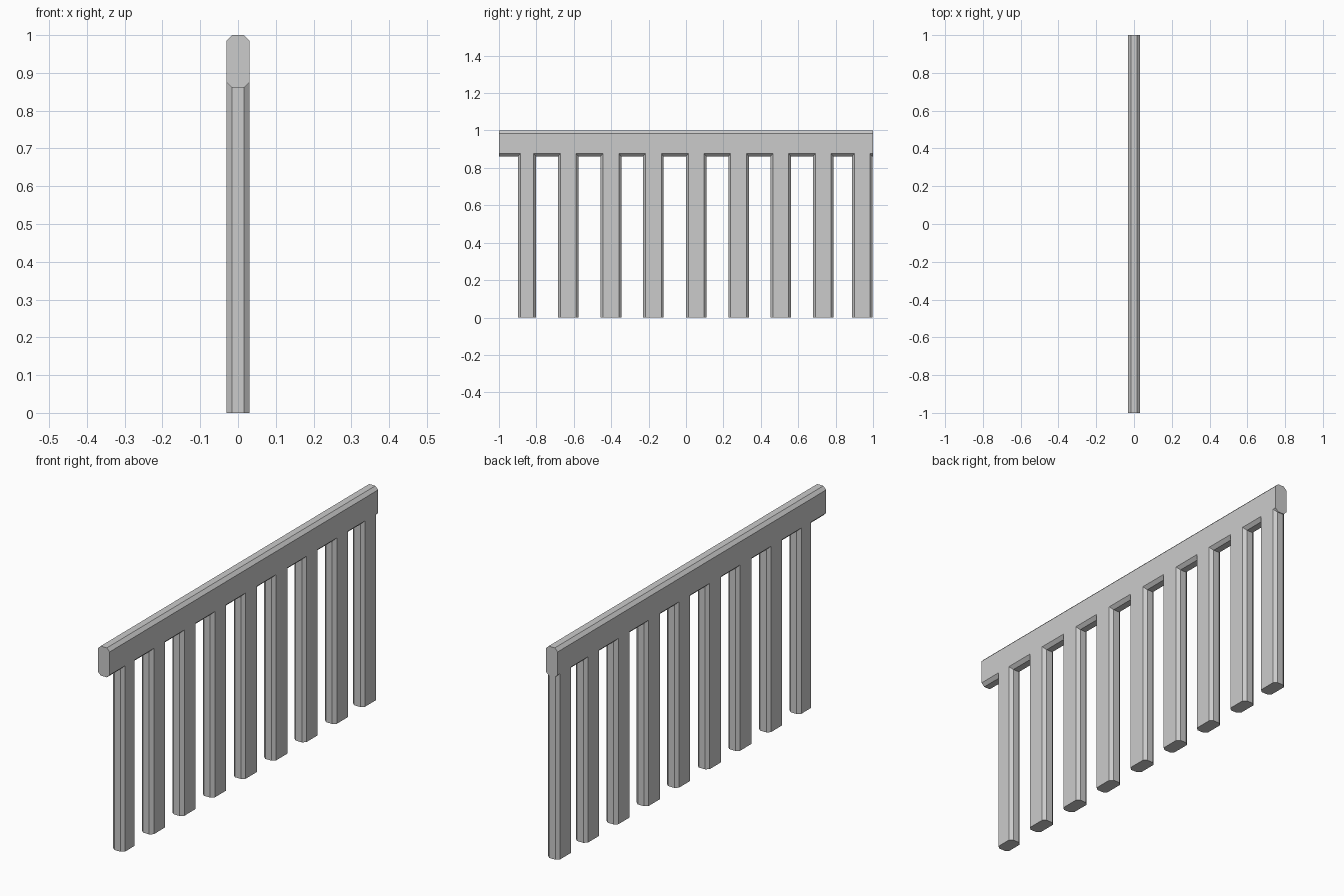
import bpy, bmesh
from mathutils import Vector

if "Cube" in bpy.data.objects:
    bpy.data.objects.remove(bpy.data.objects["Cube"])

HALF_W = 0.031     # half thickness of the fence
CH = 0.015         # chamfer size
RAIL_BOTTOM = 0.861


def octagon(u0, u1, v0, v1, cu, cv):
    """Rectangle with chamfered corners, counter-clockwise."""
    return [(u0 + cu, v0), (u1 - cu, v0), (u1, v0 + cv), (u1, v1 - cv),
            (u1 - cu, v1), (u0 + cu, v1), (u0, v1 - cv), (u0, v0 + cv)]


def prism(name, points, direction):
    """Extrude a flat polygon along a direction."""
    bm = bmesh.new()
    face = bm.faces.new([bm.verts.new(p) for p in points])
    ext = bmesh.ops.extrude_face_region(bm, geom=[face], use_keep_orig=True)
    verts = [g for g in ext["geom"] if isinstance(g, bmesh.types.BMVert)]
    bmesh.ops.translate(bm, verts=verts, vec=Vector(direction))
    bmesh.ops.recalc_face_normals(bm, faces=bm.faces)
    mesh = bpy.data.meshes.new(name)
    bm.to_mesh(mesh)
    bm.free()
    obj = bpy.data.objects.new(name, mesh)
    bpy.context.collection.objects.link(obj)
    return obj


# Top rail: chamfered beam along y
rail = octagon(-HALF_W, HALF_W, RAIL_BOTTOM, 1.0, CH, CH)
prism("top_rail", [(x, -1, z) for x, z in rail], (0, 2, 0))

# Balusters: slightly irregular spacing, ending where the rail reaches full width
spans = [(-0.898, -0.802), (-0.684, -0.575), (-0.457, -0.346),
         (-0.230, -0.119), (0.0, 0.110), (0.226, 0.336),
         (0.452, 0.561), (0.679, 0.788), (0.888, 0.996)]
for i, (y0, y1) in enumerate(spans, 1):
    section = octagon(-HALF_W, HALF_W, y0, y1, CH, 0.013)
    prism(f"baluster_{i}", [(x, y, 0) for x, y in section],
          (0, 0, RAIL_BOTTOM + CH))
